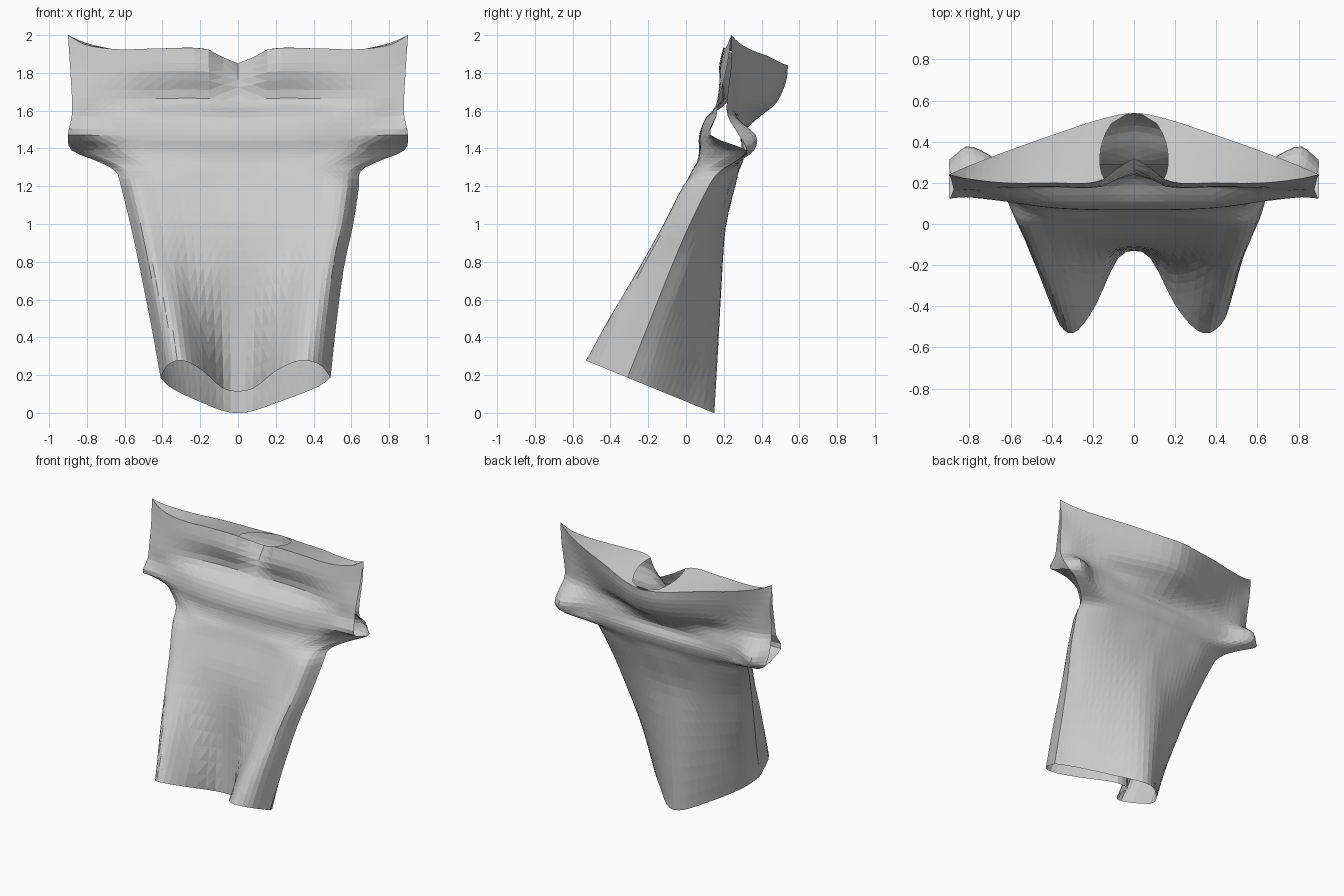
import bpy
import bmesh
import math

cube = bpy.data.objects.get("Cube")
if cube:
    bpy.data.objects.remove(cube, do_unlink=True)

fabric = bpy.data.materials.new("grey fabric")
fabric.use_nodes = True
GREY = (0.6, 0.6, 0.6, 1)
fabric.diffuse_color = GREY
fabric.node_tree.nodes["Principled BSDF"].inputs["Base Color"].default_value = GREY

# Cross positions, from the centre line (0) to the side seam or cuff (1)
ACROSS = [0, .18, .45, .7, .9, 1]

# One entry per row from hem to shoulder: height, hem tilt, half width, sideways shift
ROWS = [(.06, .41, .45, .04), (.4, .33, .49, .03), (.75, .2, .54, .02), (1, .1, .59, .02),
        (1.2, 0, .63, .01), (1.28, 0, .65, 0), (1.33, 0, .74, 0), (1.39, 0, .88, 0),
        (1.47, 0, .9, 0), (1.57, 0, .88, 0), (1.67, 0, .88, 0), (1.82, 0, .89, 0), (1.95, 0, .9, 0)]

# Depth of the cloth at each row and cross position
FRONT = [(-.13, -.17, -.41, -.53, -.47, -.31), (-.12, -.14, -.26, -.38, -.36, -.2),
         (-.11, -.12, -.15, -.21, -.22, -.08), (-.07, -.07, -.08, -.1, -.1, .02),
         (.01, .01, 0, -.01, 0, .12), (.04, .04, .03, .04, .09, .18),
         (.06, .06, .06, .08, .17, .26), (.07, .07, .08, .12, .24, .32),
         (.07, .07, .08, .11, .13, .13), (.11, .11, .11, .13, .16, .16),
         (.22, .21, .2, .17, .17, .18), (.25, .18, .18, .18, .2, .22), (.32, .21, .2, .2, .22, .24)]
BACK = [(.15, .12, .01, -.1, -.21, -.31), (.17, .15, .07, -.02, -.12, -.2),
        (.19, .18, .13, .07, 0, -.08), (.21, .2, .18, .14, .08, .02),
        (.26, .26, .24, .22, .17, .12), (.28, .28, .27, .25, .21, .18),
        (.3, .3, .29, .28, .28, .26), (.31, .31, .3, .3, .36, .32),
        (.29, .29, .29, .3, .37, .28), (.38, .35, .29, .27, .26, .22),
        (.48, .45, .36, .28, .25, .22), (.53, .5, .41, .32, .26, .24), (.54, .51, .43, .35, .28, .24)]

# Height change of the shoulder edge: neckline dip and raised corners
FRONT_LIFT = (-.1, -.025, -.02, -.025, 0, .05)
BACK_LIFT = (-.11, -.1, -.06, -.03, .01, .05)

COLUMNS, STEPS = 36, 3
LEVELS = list(range(len(ROWS)))


def smooth(knots, values, t, flat_start=False):
    """Smooth curve through the values at the given knots."""
    last = len(knots) - 1
    i = max(k for k in range(last) if k == 0 or knots[k] <= t)

    def slope(k):
        if k == 0 and flat_start:
            return 0
        a, b = max(k - 1, 0), min(k + 1, last)
        return (values[b] - values[a]) / (knots[b] - knots[a])

    width = knots[i + 1] - knots[i]
    f = (t - knots[i]) / width
    ease = f * f * (3 - 2 * f)
    bend = f * (1 - f) * width
    return (values[i] + (values[i + 1] - values[i]) * ease
            + bend * ((1 - f) * slope(i) - f * slope(i + 1)))


def row_points(depths, lift, t, positions):
    """Points along one row of a panel."""
    height, tilt, half, shift = (smooth(LEVELS, column, t) for column in zip(*ROWS))
    profile = [smooth(LEVELS, column, t) for column in zip(*depths)]
    rise = max(0, (height - 1.4) / .55) ** 2
    points = []
    for s in positions:
        y = smooth(ACROSS, profile, abs(s), True)
        z = height - tilt * y + rise * smooth(ACROSS, lift, abs(s), True)
        points.append((s * half + shift * s * s, y, z))
    return points


def build(name, grid, flip=False):
    """Flat shaded, triangulated cloth from a grid of points."""
    bm = bmesh.new()
    verts = [[bm.verts.new(p) for p in row] for row in grid]
    for low, high in zip(verts, verts[1:]):
        for c in range(len(low) - 1):
            quad = [low[c], low[c + 1], high[c + 1], high[c]]
            bm.faces.new(quad[::-1] if flip else quad)
    bmesh.ops.remove_doubles(bm, verts=bm.verts, dist=0.0005)
    bmesh.ops.triangulate(bm, faces=bm.faces)
    mesh = bpy.data.meshes.new(name)
    bm.to_mesh(mesh)
    bm.free()
    mesh.materials.append(fabric)
    bpy.context.collection.objects.link(bpy.data.objects.new(name, mesh))


# Front and back panels with their sleeve halves, denser towards the seams
spread = [math.sin(math.pi * (c / COLUMNS - .5)) for c in range(COLUMNS + 1)]
levels = [r / STEPS for r in range(LEVELS[-1] * STEPS + 1)]
build("front_panel", [row_points(FRONT, FRONT_LIFT, t, spread) for t in levels])
build("back_panel", [row_points(BACK, BACK_LIFT, t, spread) for t in levels], flip=True)


def shoulder(name, side):
    """Strip joining the panels, curved around the neck opening."""
    grid = []
    for k in range(9):
        f = k / 8
        neck = .03 + .155 * math.sqrt(1 - ((f - .35) / .65) ** 2)
        positions = [side * (neck + (1 - neck) * c / 18) for c in range(19)]
        edges = [row_points(d, lift, LEVELS[-1], positions)
                 for d, lift in ((FRONT, FRONT_LIFT), (BACK, BACK_LIFT))]
        grid.append([[a + (b - a) * f for a, b in zip(p, q)] for p, q in zip(*edges)])
    build(name, grid, flip=side < 0)


shoulder("left_shoulder", 1)
shoulder("right_shoulder", -1)
